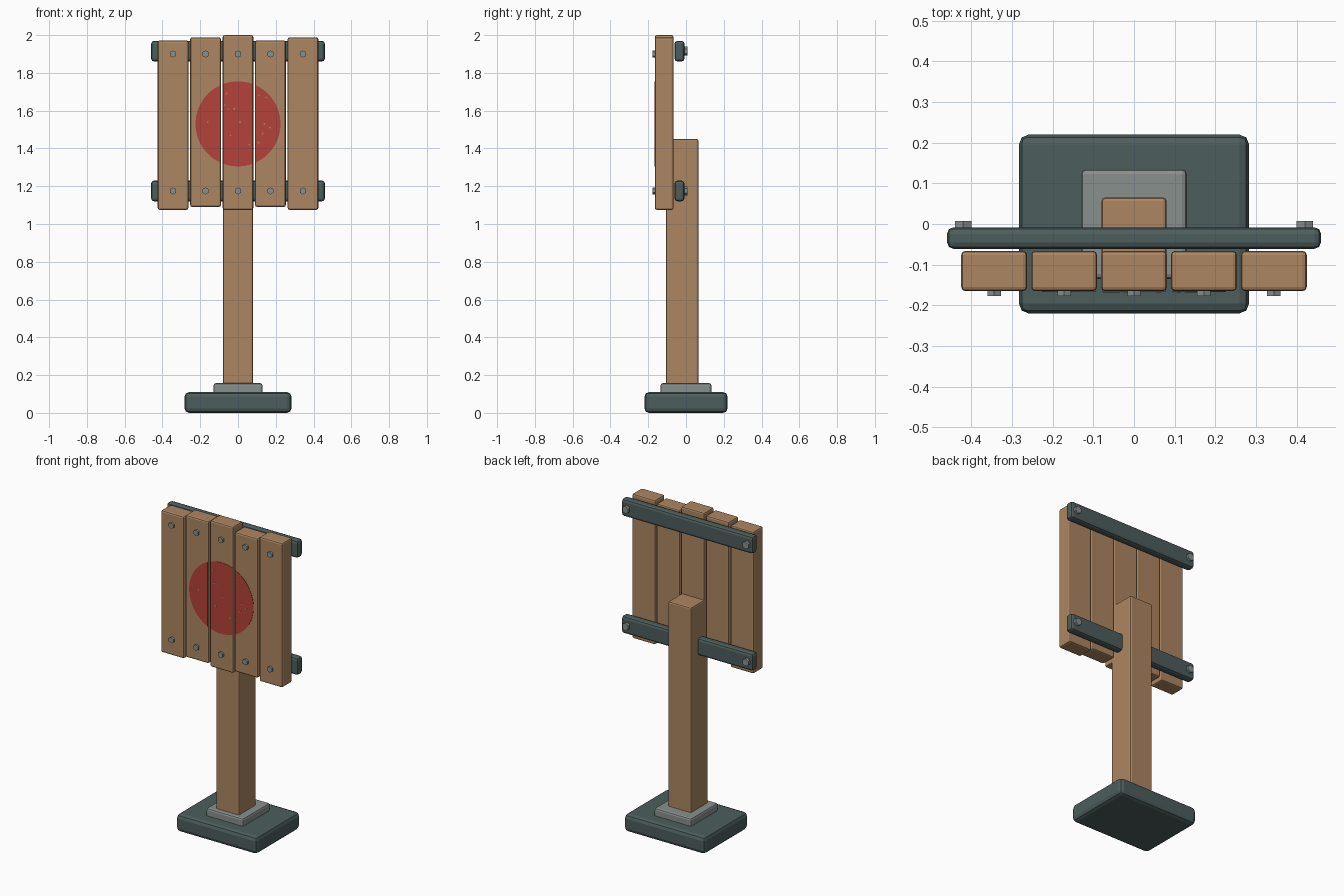
import bpy, math
from mathutils import Vector

if "Cube" in bpy.data.objects:
    bpy.data.objects.remove(bpy.data.objects["Cube"], do_unlink=True)


def material(name, rgb):
    m = bpy.data.materials.new(name)
    m.use_nodes = True
    m.diffuse_color = (*rgb, 1)
    m.node_tree.nodes["Principled BSDF"].inputs["Base Color"].default_value = (*rgb, 1)
    return m


wood = material("wood", (0.42, 0.24, 0.12))
iron = material("dark iron", (0.075, 0.11, 0.11))
steel = material("grey steel", (0.25, 0.28, 0.27))
red = material("red paint", (0.46, 0.055, 0.043))


def box(name, low, high, mat, bevel, segments=1):
    """Bevelled box between two opposite corners."""
    low, high = Vector(low), Vector(high)
    bpy.ops.mesh.primitive_cube_add(size=1, location=(low + high) / 2)
    ob = bpy.context.object
    ob.name = name
    ob.scale = high - low
    bpy.ops.object.transform_apply(location=False, rotation=False, scale=True)
    mod = ob.modifiers.new("Bevel", "BEVEL")
    mod.width, mod.segments = bevel, segments
    ob.data.materials.append(mat)
    return ob


def bolt(name, x, y, z, radius, depth):
    """Hexagonal bolt head pointing along y."""
    bpy.ops.mesh.primitive_cylinder_add(vertices=6, radius=radius, depth=depth,
                                        location=(x, y, z), rotation=(math.pi / 2, 0, 0))
    ob = bpy.context.object
    ob.name = name
    ob.data.materials.append(steel)


def plate(name, outline, front, back, mat):
    """Thin plate from an outline in x and z."""
    n = len(outline)
    verts = [(x, y, z) for y in (front, back) for x, z in outline]
    faces = [list(range(n)), list(range(2 * n - 1, n - 1, -1))]
    faces += [(i, i + n, (i + 1) % n + n, (i + 1) % n) for i in range(n)]
    mesh = bpy.data.meshes.new(name)
    mesh.from_pydata(verts, [], faces)
    mesh.materials.append(mat)
    ob = bpy.data.objects.new(name, mesh)
    bpy.context.collection.objects.link(ob)


# Stand
box("base", (-0.283, -0.22, 0), (0.283, 0.22, 0.11), iron, 0.024, 2)
box("post_collar", (-0.13, -0.135, 0.09), (0.13, 0.135, 0.157), steel, 0.012, 2)
box("post", (-0.08, -0.105, 0.02), (0.08, 0.065, 1.45), wood, 0.009, 2)

# Rails behind the planks, with a bolt at each end
for name, z in (("lower", 1.175), ("upper", 1.915)):
    box(name + "_rail", (-0.46, -0.061, z - 0.055), (0.46, -0.008, z + 0.055), iron, 0.016, 2)
    for side, x in (("left", 0.42), ("right", -0.42)):
        bolt(f"{name}_{side}_rail_bolt", x, -0.003, z, 0.024, 0.02)

# Planks with uneven ends, each with two bolts and its slice of the painted disc
FRONT, RADIUS, CENTRE = -0.165, 0.225, 1.53
ends = [(1.075, 1.972), (1.09, 1.988), (1.075, 2.0), (1.09, 1.972), (1.075, 1.988)]
for i, (bottom, top) in enumerate(ends):
    x = (i - 2) * 0.172
    box(f"plank_{i + 1}", (x - 0.081, FRONT, bottom), (x + 0.081, -0.066, top), wood, 0.01, 2)
    for z in (1.175, 1.9):
        bolt(f"plank_bolt_{i + 1}", x, FRONT - 0.004, z, 0.019, 0.016)
    left, right = max(x - 0.077, -RADIUS), min(x + 0.077, RADIUS)
    if abs(i - 2) < 2:
        xs = [RADIUS * math.sin(math.radians(a)) for a in range(-90, 91, 5)]
        xs = [left] + [v for v in xs if left < v < right] + [right]
        arc = [(v, math.sqrt(max(RADIUS ** 2 - v * v, 1e-8))) for v in xs]
        outline = [(v, CENTRE - h) for v, h in arc] + [(v, CENTRE + h) for v, h in reversed(arc)]
        plate(f"disc_slice_{i}", outline, FRONT - 0.002, FRONT + 0.001, red)

# Small chips where wood shows through the paint
chips = [(-0.06, 1.69), (-0.07, 1.63), (-0.05, 1.61), (-0.02, 1.61), (-0.16, 1.54),
         (0.01, 1.54), (-0.04, 1.47), (0.11, 1.68), (0.15, 1.67), (0.14, 1.53),
         (0.17, 1.51), (0.13, 1.48), (0.11, 1.43), (0.06, 1.42)]
for x, z in chips:
    d = 0.006
    plate("paint_chip", [(x - d, z), (x, z - d), (x + d, z), (x, z + d)],
          FRONT - 0.003, FRONT - 0.001, wood)
